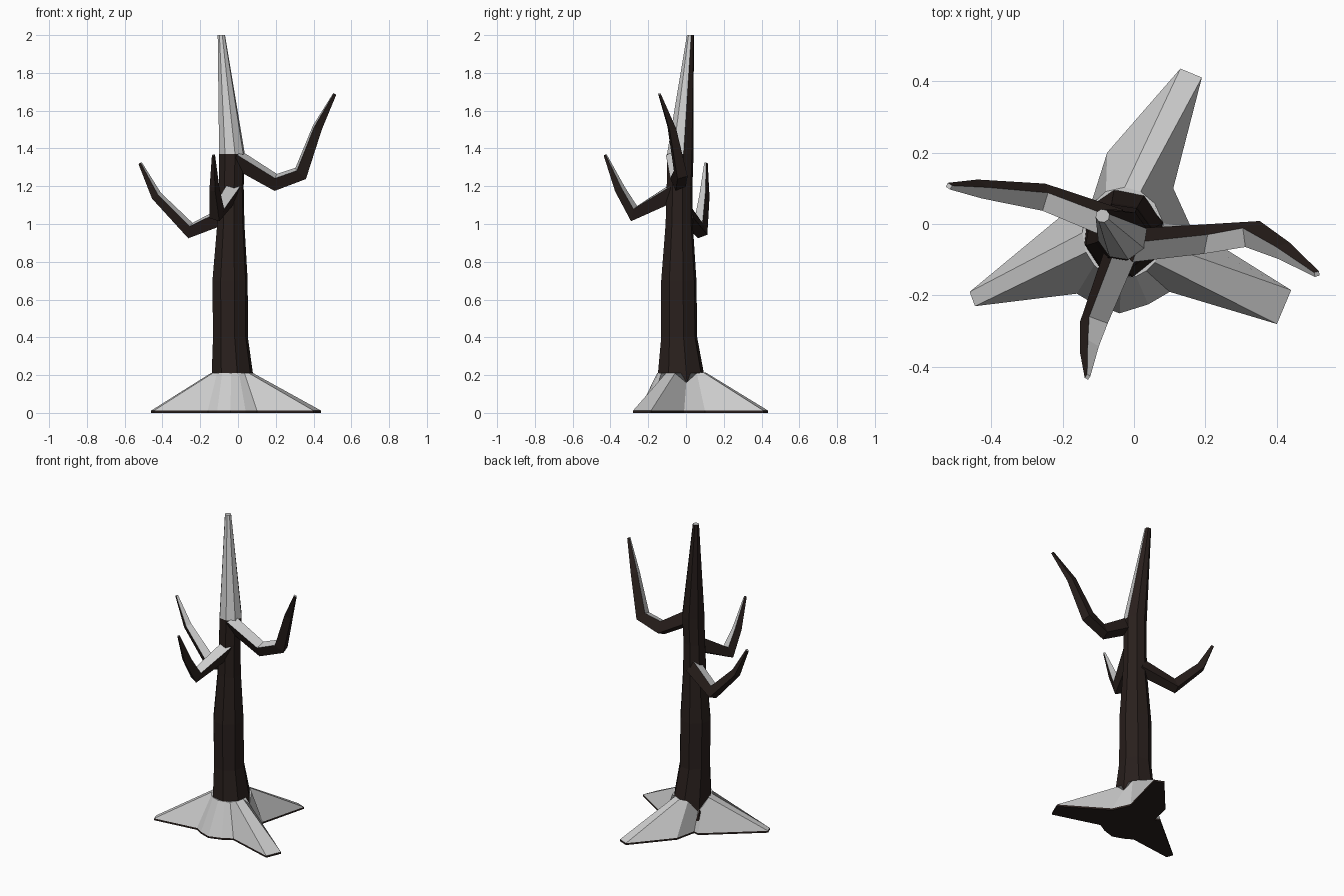
import bpy
from math import sin, cos, radians, tau
from mathutils import Vector

if "Cube" in bpy.data.objects:
    bpy.data.objects.remove(bpy.data.objects["Cube"])


def material(name, rgb):
    m = bpy.data.materials.new(name)
    m.diffuse_color = (*rgb, 1)
    m.use_nodes = True
    m.node_tree.nodes["Principled BSDF"].inputs["Base Color"].default_value = m.diffuse_color
    return m


BARK = material("bark", (0.022, 0.014, 0.012))
SNOW = material("snow", (0.8, 0.8, 0.8))


def build(name, verts, faces, is_snow):
    me = bpy.data.meshes.new(name)
    me.from_pydata(verts, [], faces)
    me.materials.append(BARK)
    me.materials.append(SNOW)
    me.update()
    for p in me.polygons:
        p.material_index = 1 if is_snow(p) else 0
    ob = bpy.data.objects.new(name, me)
    bpy.context.collection.objects.link(ob)
    return ob


def loft_faces(rings, n):
    faces = [(r * n + i, r * n + (i + 1) % n, (r + 1) * n + (i + 1) % n, (r + 1) * n + i)
             for r in range(rings - 1) for i in range(n)]
    faces.append(tuple(reversed(range(n))))
    faces.append(tuple(range((rings - 1) * n, rings * n)))
    return faces


# Trunk: stacked octagons (z, centre x, centre y, radius x, radius y)
SIDES = 8
trunk = [(0.08, -0.028, -0.022, 0.118, 0.135), (0.21, -0.03, -0.027, 0.112, 0.125),
         (0.40, -0.04, -0.036, 0.095, 0.098), (0.70, -0.042, -0.038, 0.096, 0.096),
         (1.00, -0.038, -0.036, 0.074, 0.074), (1.20, -0.036, -0.034, 0.068, 0.070),
         (1.37, -0.032, -0.030, 0.070, 0.072), (2.00, -0.088, 0.023, 0.020, 0.019)]
verts = [(cx + rx * cos(tau * (i + 0.3) / SIDES), cy + ry * sin(tau * (i + 0.3) / SIDES), z)
         for z, cx, cy, rx, ry in trunk for i in range(SIDES)]
build("trunk", verts, loft_faces(len(trunk), SIDES),
      lambda p: p.center.z > 1.4 and p.normal.z > 0.05 and p.normal.y < 0.2)


# Branches: tilted square section along a path (x, y, z, half size), snow on the upper face
def branch(name, path, tilt):
    pts = [Vector(p[:3]) for p in path]
    d = pts[-1] - pts[0]
    side = Vector((d.x, d.y, 0)).normalized().cross(Vector((0, 0, 1)))
    verts = []
    for i, p in enumerate(pts):
        a = (p - pts[i - 1]).normalized() if i else Vector()
        b = (pts[i + 1] - p).normalized() if i < len(pts) - 1 else Vector()
        t = (a + b).normalized()
        up = side.cross(t).normalized()
        s = side * cos(tilt) - up * sin(tilt)
        u = up * cos(tilt) + side * sin(tilt)
        h = path[i][3]
        for x, y in ((1, 1), (-1, 1), (-1, -1), (1, -1)):
            verts.append(p + s * x * h * 0.9 + u * y * h * 1.1)
    n = len(pts)
    build(name, verts, loft_faces(n, 4),
          lambda p: (p.index < 4 * (n - 1) and p.index % 4 == 0) or p.index == 4 * n - 3)


branch("right_branch", [(-0.01, -0.06, 1.345, 0.036), (0.2, -0.042, 1.22, 0.033),
                        (0.332, -0.028, 1.268, 0.031), (0.42, -0.075, 1.51, 0.02),
                        (0.512, -0.14, 1.688, 0.007)], 0.4)
branch("left_branch", [(-0.05, 0.0, 1.055, 0.036), (-0.252, 0.075, 0.965, 0.031),
                       (-0.432, 0.098, 1.15, 0.02), (-0.518, 0.106, 1.322, 0.007)], -0.35)
branch("front_branch", [(-0.03, -0.06, 1.17, 0.038), (-0.112, -0.275, 1.055, 0.032),
                        (-0.125, -0.35, 1.185, 0.02), (-0.13, -0.428, 1.366, 0.006)], -0.3)

# Snowy root flare: outline (x, y), matching trunk angle, height at the trunk
flare = [(0.40, -0.28, -40, 0.21), (0.44, -0.185, -15, 0.21), (0.16, -0.01, 12, 0.16),
         (0.11, 0.10, 40, 0.21), (0.19, 0.41, 65, 0.215), (0.13, 0.435, 88, 0.215),
         (-0.075, 0.20, 115, 0.21), (-0.105, 0.065, 143, 0.14), (-0.14, 0.075, 158, 0.17),
         (-0.46, -0.19, 180, 0.21), (-0.445, -0.23, 205, 0.21), (-0.16, -0.195, 225, 0.21),
         (-0.11, -0.225, 242, 0.21), (-0.04, -0.25, 267, 0.21), (0.04, -0.225, 288, 0.21),
         (0.10, -0.19, 304, 0.21)]
n = len(flare)
verts = [(x, y, 0) for x, y, a, z in flare] + [(x, y, 0.012) for x, y, a, z in flare]
verts += [(-0.03 + 0.115 * cos(radians(a)), -0.025 + 0.128 * sin(radians(a)), z)
          for x, y, a, z in flare]
build("root_flare", verts, loft_faces(3, n), lambda p: p.normal.z > 0.05)
